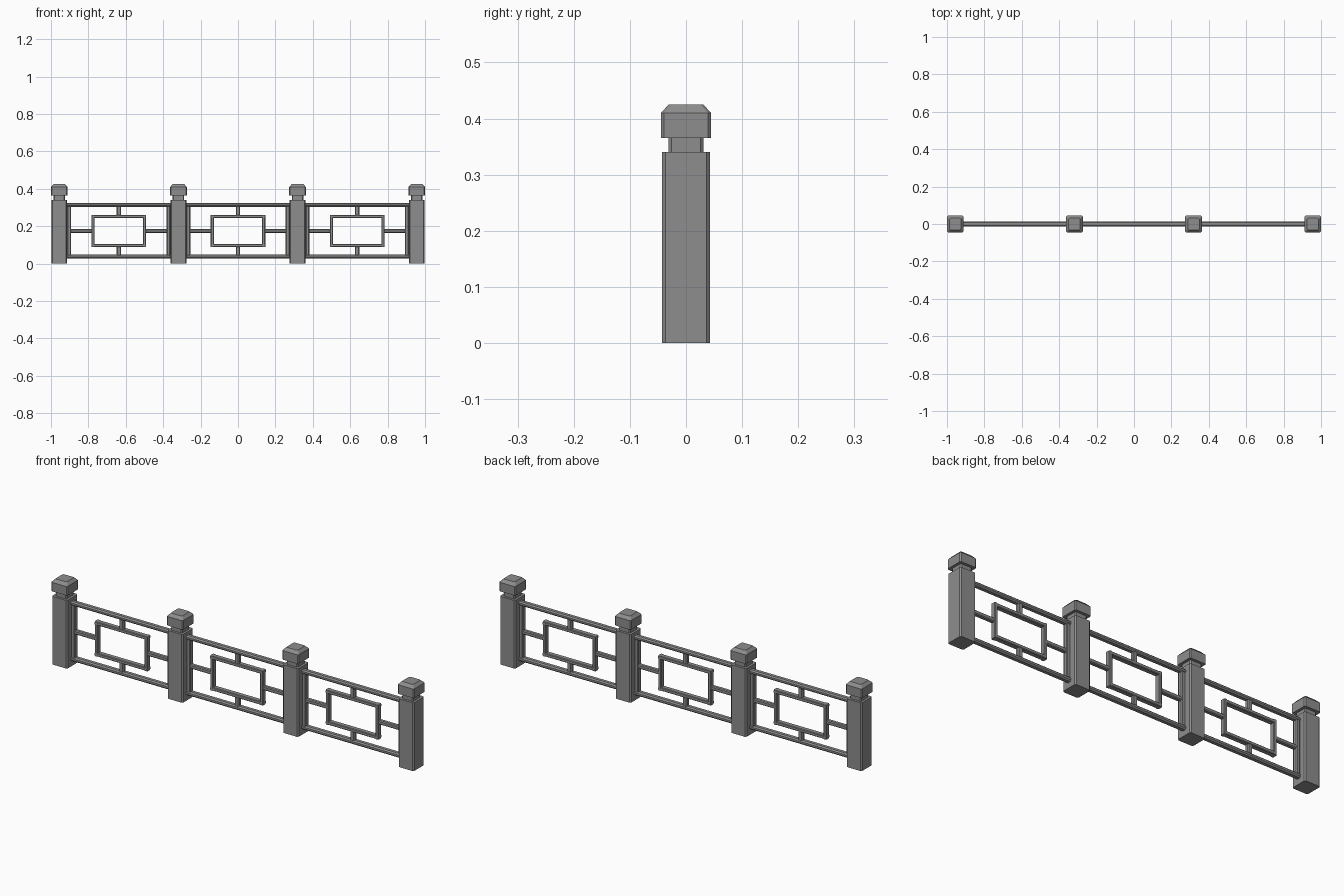
import bpy
import bmesh

cube = bpy.data.objects.get("Cube")
if cube:
    bpy.data.objects.remove(cube)

stone = bpy.data.materials.new("grey stone")
stone.use_nodes = True
grey = (0.27, 0.27, 0.27, 1)
stone.diffuse_color = grey
stone.node_tree.nodes["Principled BSDF"].inputs["Base Color"].default_value = grey


def finish(bm, name):
    bmesh.ops.recalc_face_normals(bm, faces=bm.faces)
    mesh = bpy.data.meshes.new(name)
    bm.to_mesh(mesh)
    bm.free()
    mesh.materials.append(stone)
    obj = bpy.data.objects.new(name, mesh)
    bpy.context.collection.objects.link(obj)
    return obj


def stack(name, x, levels, cut):
    """Closed column of square rings with chamfered corners; levels are (z, half width)."""
    bm = bmesh.new()
    rings = []
    for z, h in levels:
        k = h - cut
        outline = [(k, -h), (h, -k), (h, k), (k, h), (-k, h), (-h, k), (-h, -k), (-k, -h)]
        rings.append([bm.verts.new((x + px, py, z)) for px, py in outline])
    for low, high in zip(rings, rings[1:]):
        for i in range(8):
            j = (i + 1) % 8
            bm.faces.new((low[i], low[j], high[j], high[i]))
    bm.faces.new(rings[0][::-1])
    bm.faces.new(rings[-1])
    return finish(bm, name)


def bar(name, x0, x1, z0, z1, depth, bevel=0.004):
    """Chamfered bar centred on y = 0."""
    bm = bmesh.new()
    bmesh.ops.create_cube(bm, size=1)
    for v in bm.verts:
        v.co.x = x0 if v.co.x < 0 else x1
        v.co.y *= depth
        v.co.z = z0 if v.co.z < 0 else z1
    # chamfer only the long edges
    long_axis = 0 if x1 - x0 > z1 - z0 else 2
    edges = [e for e in bm.edges
             if abs(e.verts[0].co[long_axis] - e.verts[1].co[long_axis]) > 1e-6]
    bmesh.ops.bevel(bm, geom=edges, offset=bevel, segments=1, affect='EDGES')
    return finish(bm, name)


SPACING = 0.637
POST = 0.0425

# Posts with neck and cap
for i in range(4):
    x = (i - 1.5) * SPACING
    stack(f"post_{i + 1}", x, [(0, POST), (0.34, POST)], 0.006)
    stack(f"neck_{i + 1}", x, [(0.34, 0.031), (0.365, 0.031)], 0.005)
    stack(f"cap_{i + 1}", x, [(0.365, 0.0445), (0.41, 0.0445), (0.425, 0.031)], 0.005)

# Panels between the posts
for i in range(3):
    c = (i - 1) * SPACING
    half = SPACING / 2 - POST
    n = i + 1
    bar(f"top_rail_{n}", c - half, c + half, 0.304, 0.324, 0.028, 0.006)
    bar(f"bottom_rail_{n}", c - half, c + half, 0.027, 0.048, 0.028, 0.006)
    for side, s in (("right", -1), ("left", 1)):
        # upright against the post
        a, b = sorted((c + s * half, c + s * (half - 0.021)))
        bar(f"{side}_stile_{n}", a, b, 0.046, 0.306, 0.024)
        # tie from the upright to the centre frame
        a, b = sorted((c + s * (half - 0.02), c + s * 0.144))
        bar(f"{side}_tie_{n}", a, b, 0.164, 0.184, 0.022)
        # side of the centre frame
        a, b = sorted((c + s * 0.146, c + s * 0.129))
        bar(f"{side}_frame_side_{n}", a, b, 0.088, 0.26, 0.026, 0.003)
    bar(f"frame_top_{n}", c - 0.144, c + 0.144, 0.243, 0.26, 0.026, 0.003)
    bar(f"frame_bottom_{n}", c - 0.144, c + 0.144, 0.088, 0.105, 0.026, 0.003)
    bar(f"upper_stub_{n}", c - 0.012, c + 0.012, 0.258, 0.306, 0.022)
    bar(f"lower_stub_{n}", c - 0.012, c + 0.012, 0.046, 0.09, 0.022)
